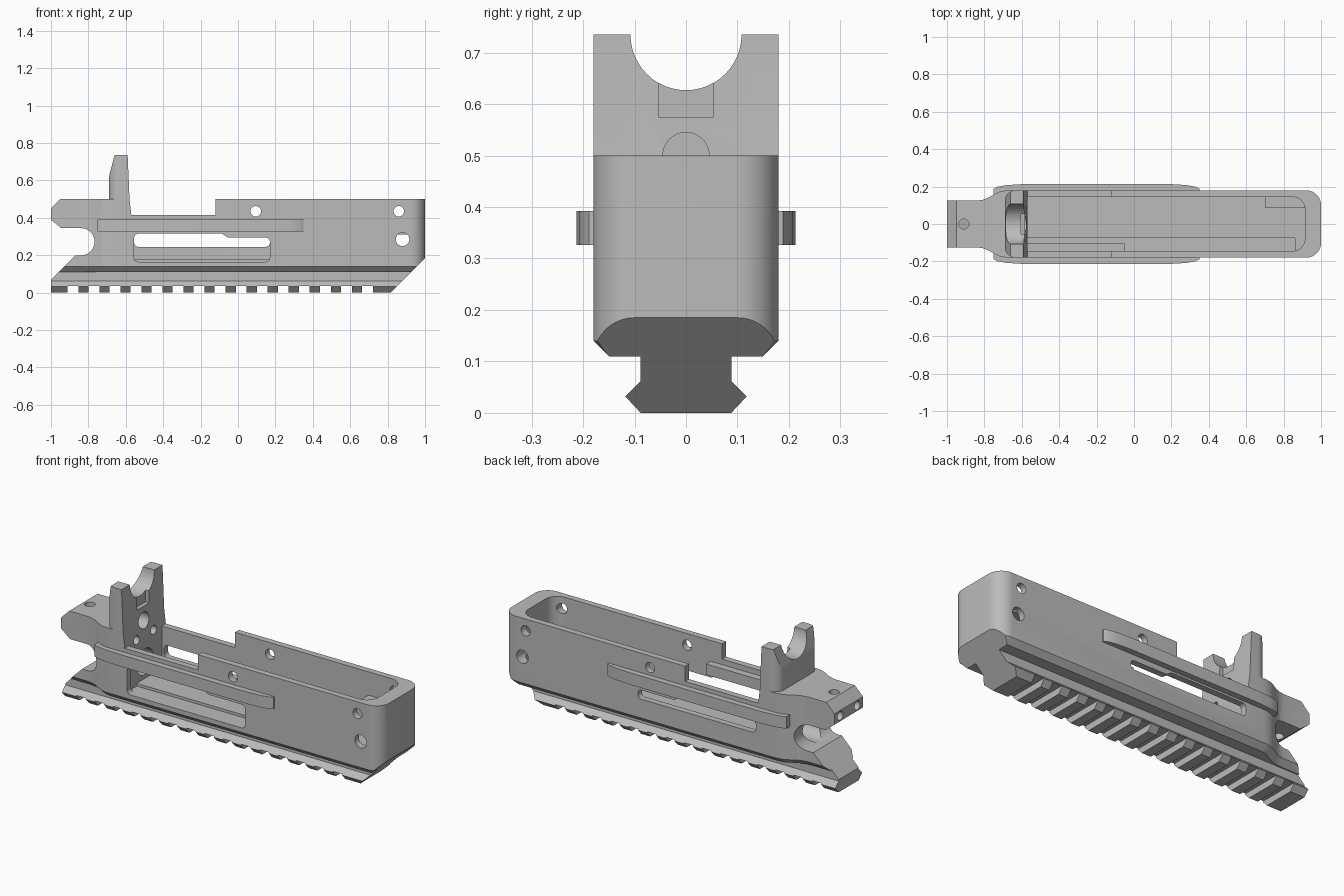
import bpy
import bmesh
from math import sin, cos, pi, radians
from mathutils import Vector

cube = bpy.data.objects.get("Cube")
if cube:
    bpy.data.objects.remove(cube)

GREY = 0.5
metal = bpy.data.materials.new("plain_grey")
metal.use_nodes = True
metal.diffuse_color = (GREY, GREY, GREY, 1)
metal.node_tree.nodes["Principled BSDF"].inputs["Base Color"].default_value = (GREY, GREY, GREY, 1)


def place(axis, a, b, depth):
    """Put a 2D profile point in space, extruded along the given axis."""
    return {"x": (depth, a, b), "y": (a, depth, b), "z": (a, b, depth)}[axis]


def prism(name, axis, pts, lo, hi, radius=0, where=lambda p: True):
    """Extruded profile whose chosen long edges may be rounded."""
    bm = bmesh.new()
    rings = [[bm.verts.new(place(axis, a, b, d)) for a, b in pts] for d in (lo, hi)]
    n = len(pts)
    bm.faces.new(rings[0])
    bm.faces.new(rings[1])
    for i in range(n):
        j = (i + 1) % n
        bm.faces.new((rings[0][i], rings[0][j], rings[1][j], rings[1][i]))
    if radius:
        edges = [bm.edges.get((rings[0][i], rings[1][i])) for i in range(n)
                 if where(rings[0][i].co)]
        bmesh.ops.bevel(bm, geom=edges, offset=radius, segments=10, profile=0.5,
                        affect="EDGES")
    bmesh.ops.recalc_face_normals(bm, faces=bm.faces)
    mesh = bpy.data.meshes.new(name)
    bm.to_mesh(mesh)
    bm.free()
    mesh.materials.append(metal)
    ob = bpy.data.objects.new(name, mesh)
    bpy.context.collection.objects.link(ob)
    return ob


def rect(a0, a1, b0, b1):
    return [(a0, b0), (a1, b0), (a1, b1), (a0, b1)]


def cylinder(axis, a, b, r, lo, hi):
    ring = [(a + r * cos(t * pi / 24), b + r * sin(t * pi / 24)) for t in range(48)]
    return prism("cutter", axis, ring, lo, hi)


def combine(target, tool, operation="DIFFERENCE"):
    """Apply a boolean and remove the tool object."""
    mod = target.modifiers.new("cut", "BOOLEAN")
    mod.operation, mod.solver, mod.object = operation, "EXACT", tool
    bpy.context.view_layer.objects.active = target
    bpy.ops.object.modifier_apply(modifier=mod.name)
    bpy.data.objects.remove(tool)


def smooth(ob):
    bpy.ops.object.select_all(action="DESELECT")
    ob.select_set(True)
    bpy.context.view_layer.objects.active = ob
    bpy.ops.object.shade_smooth_by_angle(angle=radians(25))


# Body: side profile with a round notch under the nose
notch = [(-0.84 + 0.073 * sin(t * pi / 16), 0.272 + 0.073 * cos(t * pi / 16)) for t in range(17)]
side = [(-0.57, 0.415), (-0.58, 0.5), (-0.95, 0.5), (-1, 0.45), (-1, 0.39), (-0.945, 0.345)]
side += notch + [(-0.87, 0.199), (-0.96, 0.11), (0.925, 0.11), (1, 0.185),
                 (1, 0.5), (-0.12, 0.5), (-0.12, 0.415)]
body = prism("body_shell", "y", side, -0.3, 0.3)

# Plan outline with flared nose, rounded end and chamfered underside
half = [(-1.1, 0.125), (-0.84, 0.125), (-0.81, 0.129), (-0.78, 0.14), (-0.74, 0.163),
        (-0.715, 0.174), (-0.68, 0.18), (1, 0.18)]
outline = half + [(x, -y) for x, y in reversed(half)]
plan = prism("plan", "z", outline, 0.11, 0.8, 0.08, lambda p: p.x > 0.9)
bm = bmesh.new()
bm.from_mesh(plan.data)
low = [e for e in bm.edges if all(v.co.z < 0.111 for v in e.verts)]
bmesh.ops.bevel(bm, geom=low, offset=0.03, segments=1, affect="EDGES")
bm.to_mesh(plan.data)
bm.free()
combine(body, plan, "INTERSECT")

# Forked tower with rounded outer corners
tower = prism("tower", "y", [(-0.69, 0.45), (-0.578, 0.45), (-0.58, 0.5), (-0.59, 0.735),
                             (-0.66, 0.735), (-0.685, 0.64), (-0.69, 0.61)], -0.18, 0.18)
footprint = prism("footprint", "z", rect(-0.692, -0.5, -0.18, 0.18), 0.4, 0.8, 0.06,
                  lambda p: p.x < -0.6)
combine(tower, footprint, "INTERSECT")
combine(body, tower, "UNION")
combine(body, cylinder("x", 0, 0.735, 0.108, -0.8, -0.5))
combine(body, prism("relief", "x", rect(-0.053, 0.053, 0.575, 0.7), -0.605, -0.5))

# Long interior pocket with a stepped floor
combine(body, prism("pocket", "z", rect(-0.57, 0.915, -0.145, 0.145), 0.18, 0.8, 0.07,
                    lambda p: p.x > 0))
combine(body, prism("floor_step", "z", rect(-0.57, 0.86, -0.145, -0.075), 0.165, 0.25))

# Side windows: tall on the front, narrow on the back
for y0, y1, z0 in ((-0.3, -0.1, 0.165), (0.1, 0.3, 0.245)):
    window = [(-0.555, z0), (0.17, z0), (0.17, 0.295), (-0.055, 0.295),
              (-0.085, 0.315), (-0.555, 0.315)]
    combine(body, prism("window", "y", window, y0, y1, 0.022, lambda p: abs(p.x + 0.07) > 0.1))

# Cross pin holes
for x, z, r in ((0.095, 0.435, 0.028), (0.86, 0.435, 0.028), (0.88, 0.285, 0.036)):
    combine(body, cylinder("y", x, z, r, -0.3, 0.3))

# Nose bore, screw holes and tower recess
combine(body, cylinder("x", 0, 0.272, 0.0725, -0.83, -0.5))
for y in (-0.075, 0.075):
    combine(body, cylinder("x", y, 0.42, 0.024, -1.1, -0.5))
combine(body, cylinder("x", 0, 0.5, 0.045, -0.64, -0.5))
combine(body, cylinder("z", -0.91, 0, 0.027, 0.3, 0.6))
smooth(body)

# Inner ledges
prism("front_inner_ledge", "z", rect(-0.575, -0.05, -0.15, -0.105), 0.325, 0.385)
prism("back_inner_ledge", "z", rect(0.7, 0.912, 0.085, 0.15), 0.31, 0.37)

# Side grip strips with tapered ends
strip = [(-0.75, 0.14), (-0.75, 0.188), (-0.73, 0.199), (-0.68, 0.208), (-0.6, 0.213),
         (0.2, 0.213), (0.28, 0.208), (0.33, 0.199), (0.35, 0.188), (0.35, 0.178), (-0.65, 0.178)]
for name, s in (("back_grip_strip", 1), ("front_grip_strip", -1)):
    smooth(prism(name, "z", [(x, s * y) for x, y in strip], 0.326, 0.392))

# Accessory rail: comb profile trimmed by a dovetail section
comb = [(-1, 0)]
for i in range(15):
    x = -0.912 + i * 0.1125
    comb += [(x, 0), (x, 0.036), (x + 0.058, 0.036), (x + 0.058, 0)]
comb += [(0.815, 0), (0.935, 0.12), (-0.95, 0.12), (-1, 0.07)]
rail = prism("lower_rail", "y", comb, -0.3, 0.3)
dovetail = [(0.088, 0), (0.118, 0.032), (0.088, 0.062), (0.088, 0.13)]
section = dovetail + [(-y, z) for y, z in reversed(dovetail)]
combine(rail, prism("dovetail", "x", section, -1.2, 1.2), "INTERSECT")
